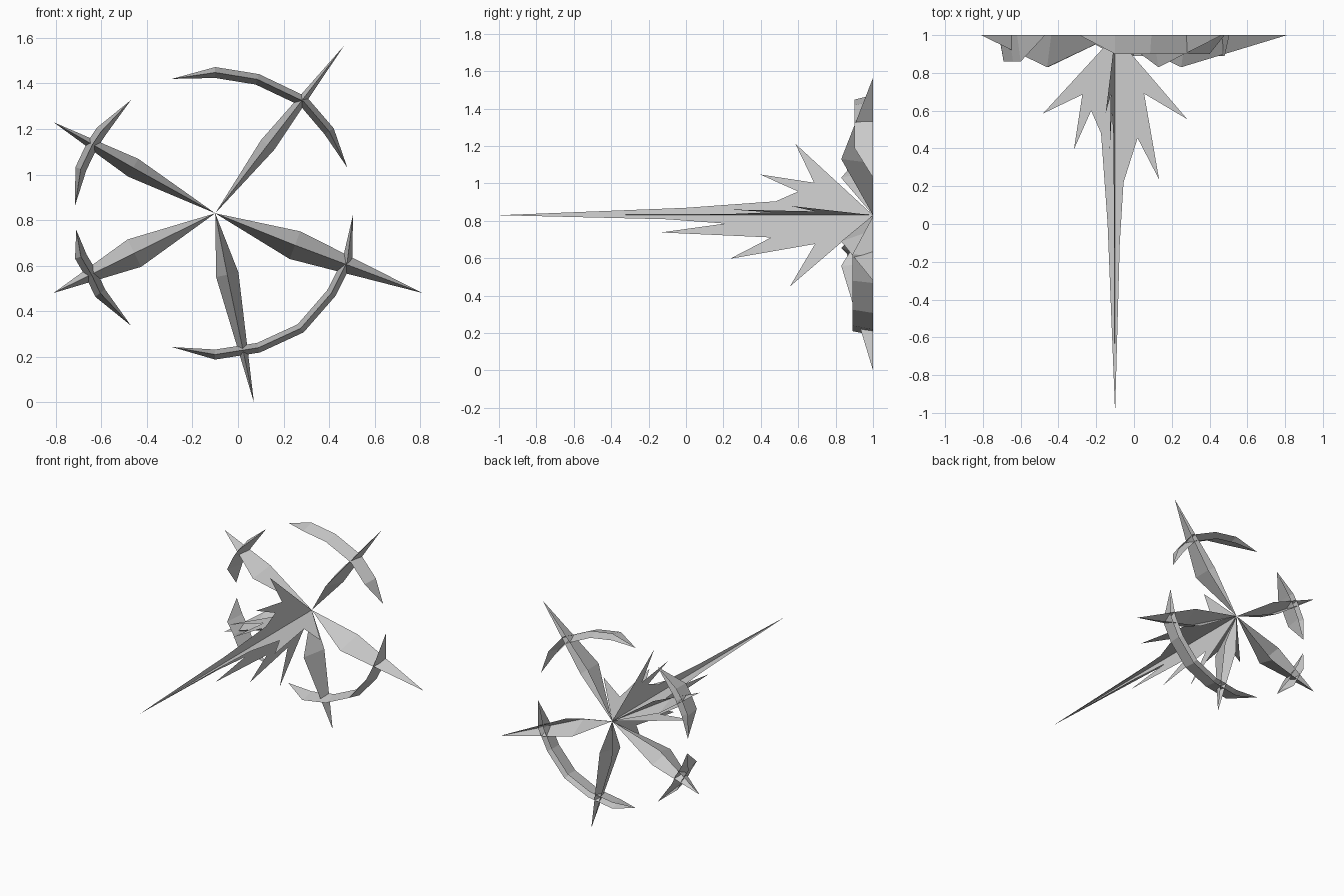
import bpy
from math import radians, cos, sin
from mathutils import Vector

if "Cube" in bpy.data.objects:
    bpy.data.objects.remove(bpy.data.objects["Cube"])

HUB = Vector((-0.10, 0.83))   # x, z of the centre
BACK = 1.0                    # all rays spread in the plane y = 1


def make(name, verts, faces):
    me = bpy.data.meshes.new(name)
    me.from_pydata(verts, [], faces)
    me.update()
    ob = bpy.data.objects.new(name, me)
    bpy.context.collection.objects.link(ob)
    return ob


def folded_strip(name, path, half, depth):
    """V-folded strip along an (x, z) path, pointed at both ends, ridge forward."""
    p = [Vector(q) for q in path]
    verts = [(p[0].x, BACK, p[0].y)]
    for i in range(1, len(p) - 1):
        t = (p[i + 1] - p[i - 1]).normalized()
        n = Vector((-t.y, t.x)) * half
        a, b = p[i] + n, p[i] - n
        verts += [(a.x, BACK, a.y), (p[i].x, BACK - depth, p[i].y), (b.x, BACK, b.y)]
    verts.append((p[-1].x, BACK, p[-1].y))
    last = len(verts) - 1
    faces = [(0, 2, 1), (0, 3, 2)]
    for k in range(1, last - 3, 3):
        faces += [(k, k + 1, k + 4, k + 3), (k + 1, k + 2, k + 5, k + 4)]
    k = last - 3
    faces += [(k, k + 1, last), (k + 1, k + 2, last)]
    return make(name, verts, faces)


# Five radiating blades: tip and position of the widest point
blades = {
    "upper_right_blade": ((0.465, 1.565), (0.13, 1.13), 0.036),
    "lower_right_blade": ((0.81, 0.48), (0.25, 0.69), 0.065),
    "bottom_blade": ((0.07, 0.0), (-0.047, 0.56), 0.05),
    "lower_left_blade": ((-0.81, 0.48), (-0.455, 0.655), 0.067),
    "upper_left_blade": ((-0.81, 1.23), (-0.46, 1.03), 0.045),
}
for name, (tip, mid, half) in blades.items():
    folded_strip(name, [HUB, mid, tip], half, 0.17)

# Curved crossbars around the rim
folded_strip("upper_right_arc",
             [(-0.29, 1.42), (-0.10, 1.448), (0.085, 1.418), (0.287, 1.322),
              (0.40, 1.19), (0.48, 1.03)], 0.024, 0.10)
folded_strip("lower_right_arc",
             [(0.505, 0.825), (0.48, 0.62), (0.41, 0.48), (0.275, 0.325),
              (0.09, 0.24), (-0.10, 0.21), (-0.29, 0.243)], 0.022, 0.11)
folded_strip("upper_left_arc",
             [(-0.47, 1.327), (-0.60, 1.19), (-0.64, 1.13), (-0.69, 1.025),
              (-0.715, 0.865)], 0.025, 0.14)
folded_strip("lower_left_arc",
             [(-0.71, 0.757), (-0.69, 0.64), (-0.64, 0.555), (-0.605, 0.48),
              (-0.47, 0.337)], 0.027, 0.14)

# Long jagged flat fins crossing on the forward axis: (y, offset from axis)
upper = [(1.0, 0), (0.585, 0.385), (0.685, 0.175), (0.395, 0.22), (0.60, 0.128),
         (0.48, 0.075), (0.0, 0.04), (-1.0, 0)]
lower = [(0.22, -0.045), (0.455, -0.12), (0.235, -0.235), (0.69, -0.155),
         (0.555, -0.385)]
barb = [(-0.10, -0.022), (0.21, -0.045), (-0.135, -0.093)]


def fin(name, outline, degrees):
    c, s = cos(radians(degrees)), sin(radians(degrees))
    verts = [(HUB.x + o * c, y, HUB.y + o * s) for y, o in outline]
    return make(name, verts, [tuple(range(len(verts)))])


fin("upright_fin", upper + barb + lower[1:], 97.5)
fin("level_fin", upper + [(-0.1, -0.025)] + lower, 187.5)
